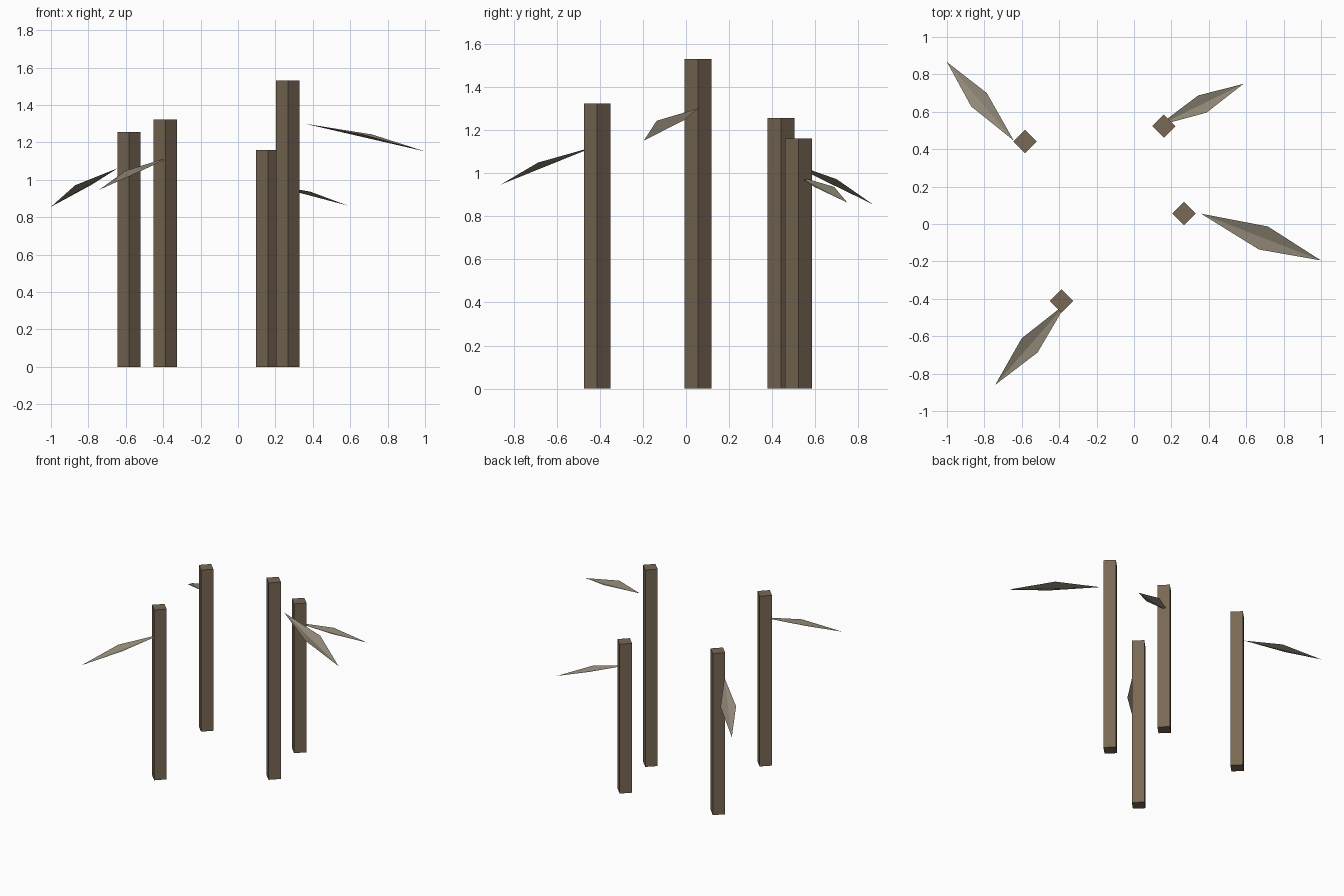
import bpy
from mathutils import Vector

if "Cube" in bpy.data.objects:
    bpy.data.objects.remove(bpy.data.objects["Cube"])


def material(name, rgb):
    m = bpy.data.materials.new(name)
    m.diffuse_color = (*rgb, 1)
    m.use_nodes = True
    m.node_tree.nodes["Principled BSDF"].inputs["Base Color"].default_value = m.diffuse_color
    return m


bark = material("bark", (0.19, 0.14, 0.09))
foliage = material("dry_leaf", (0.28, 0.245, 0.185))


# Square stalk with its corners on the axes
def stalk(name, x, y, height, radius=0.0625):
    bpy.ops.mesh.primitive_cylinder_add(vertices=4, radius=radius, depth=height,
                                        location=(x, y, height / 2))
    ob = bpy.context.object
    ob.name = name
    ob.data.materials.append(bark)


# Thin leaf: two triangles folded along the midrib, edges lifted
def leaf(name, base, tip, half_width, lift):
    base, tip = Vector(base), Vector(tip)
    mid = base.lerp(tip, 0.52)
    d = tip - base
    side = Vector((-d.y, d.x, 0)).normalized() * half_width
    up = Vector((0, 0, lift))
    me = bpy.data.meshes.new(name)
    me.from_pydata([base, mid - side + up, tip, mid + side + up], [],
                   [(0, 1, 2), (0, 2, 3)])
    me.materials.append(foliage)
    bpy.context.collection.objects.link(bpy.data.objects.new(name, me))


# Each plant: stalk x, y, height; leaf base; leaf tip; leaf half width
plants = [
    ((-0.583, 0.441, 1.255), (-0.643, 0.446, 1.062), (-1.0, 0.866, 0.856), 0.055),
    ((-0.388, -0.412, 1.323), (-0.359, -0.421, 1.124), (-0.742, -0.86, 0.947), 0.057),
    ((0.160, 0.523, 1.160), (0.128, 0.525, 0.984), (0.585, 0.749, 0.863), 0.051),
    ((0.267, 0.056, 1.530), (0.359, 0.055, 1.300), (1.0, -0.195, 1.152), 0.066),
]
for i, (s, base, tip, w) in enumerate(plants, 1):
    stalk(f"stalk_{i}", *s)
    leaf(f"leaf_{i}", base, tip, w, 0.3 * w)
